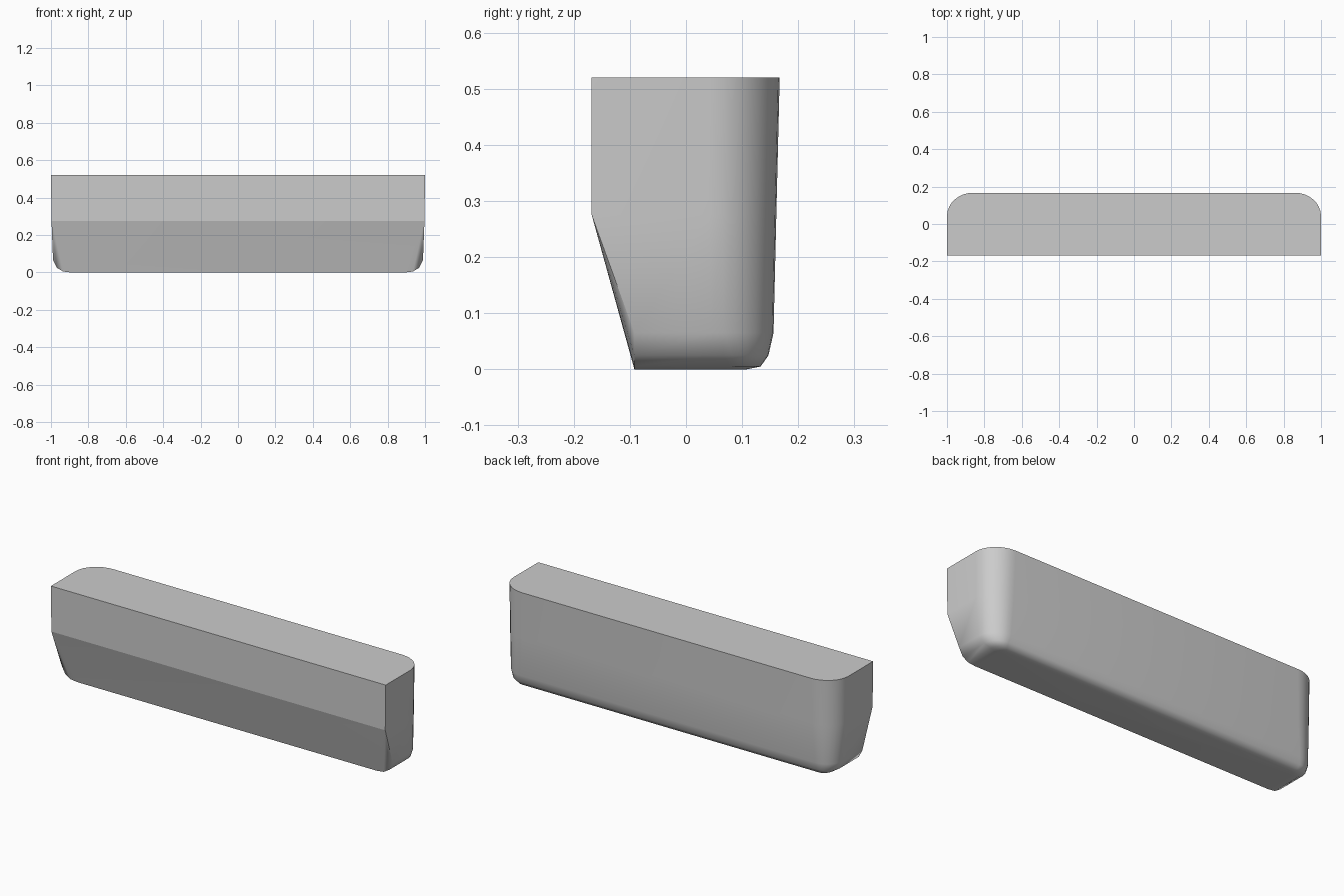
import bpy, bmesh, math

cube = bpy.data.objects.get("Cube")
if cube:
    bpy.data.objects.remove(cube)

grey = bpy.data.materials.new("light_grey")
grey.use_nodes = True
colour = (0.6, 0.6, 0.6, 1)
grey.diffuse_color = colour
grey.node_tree.nodes["Principled BSDF"].inputs["Base Color"].default_value = colour

# Levels: height, half width, front y, back y, corner radii in x and y
LEVELS = [
    (0.0, 0.895, -0.092, 0.108, 0.03, 0.04),
    (0.005, 0.935, -0.092, 0.133, 0.05, 0.055),
    (0.025, 0.968, -0.092, 0.147, 0.08, 0.08),
    (0.065, 0.989, -0.092, 0.156, 0.11, 0.11),
    (0.275, 0.997, -0.168, 0.161, 0.13, 0.12),
    (0.52, 1.0, -0.168, 0.167, 0.14, 0.125),
]
STEPS = 8


def outline(z, w, front, back, rx, ry):
    """Front right corner, round the back, to the front left corner."""
    arc = [(w - rx + rx * math.cos(a), back - ry + ry * math.sin(a))
           for a in (math.pi / 2 * i / STEPS for i in range(STEPS + 1))]
    half = [(w, front)] + arc
    return [(x, y, z) for x, y in half] + [(-x, y, z) for x, y in reversed(half)]


bm = bmesh.new()
rings = [[bm.verts.new(p) for p in outline(*level)] for level in LEVELS]

# Sides and rounded back
for low, high in zip(rings, rings[1:]):
    for i in range(len(low) - 1):
        bm.faces.new((low[i], low[i + 1], high[i + 1], high[i]))

# Top and underside
bm.faces.new(rings[-1])
bm.faces.new(rings[0][::-1])

# Upright front, sloped front and the fans to its rounded lower corners
front_faces = []
bottom, waist, top = rings[0], rings[4], rings[5]
front_faces.append(bm.faces.new((top[0], top[-1], waist[-1], waist[0])))
front_faces.append(bm.faces.new((waist[0], waist[-1], bottom[-1], bottom[0])))
for side in (0, -1):
    for low, high in zip(rings[:3], rings[1:4]):
        front_faces.append(bm.faces.new((waist[side], low[side], high[side])))

bmesh.ops.recalc_face_normals(bm, faces=bm.faces)
mesh = bpy.data.meshes.new("rounded_body")
bm.to_mesh(mesh)
bm.free()
mesh.materials.append(grey)
body = bpy.data.objects.new("rounded_body", mesh)
bpy.context.collection.objects.link(body)
bpy.context.view_layer.objects.active = body
body.select_set(True)
bpy.ops.object.shade_smooth_by_angle(angle=math.radians(50))

# Keep the crease across the front crisp
for edge in mesh.edges:
    a, b = (mesh.vertices[v].co for v in edge.vertices)
    if a.y < -0.16 and b.y < -0.16:
        edge.use_edge_sharp = True
